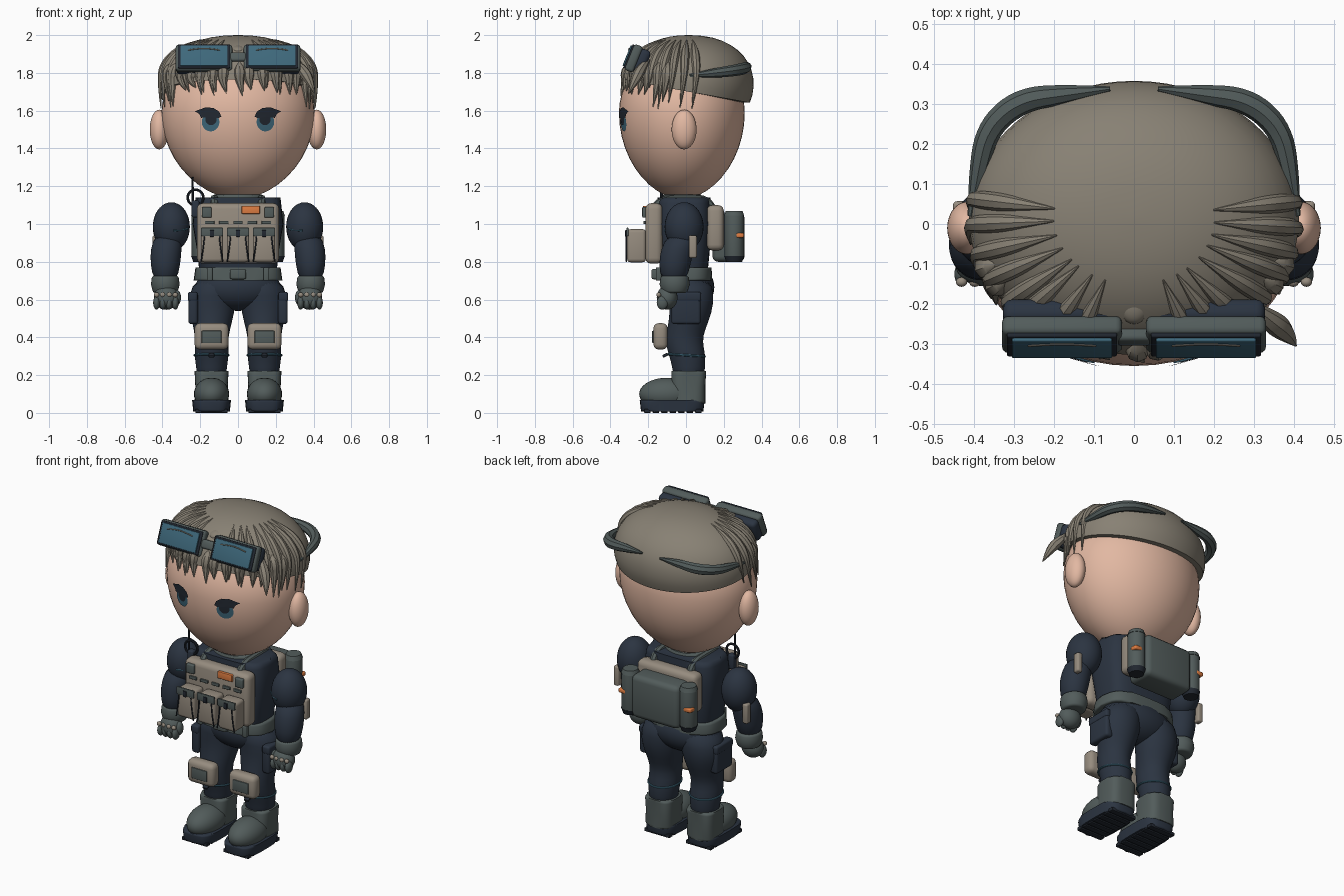
import bpy, bmesh, math, random
from mathutils import Matrix, Vector, Euler

random.seed(4)
if "Cube" in bpy.data.objects:
    bpy.data.objects.remove(bpy.data.objects["Cube"], do_unlink=True)
made = []


def material(name, *rgb):
    lin = [(c / 255 / 12.92) if c < 11 else ((c / 255 + .055) / 1.055) ** 2.4 for c in rgb]
    m = bpy.data.materials.new(name)
    m.use_nodes = True
    m.diffuse_color = (*lin, 1)
    m.node_tree.nodes["Principled BSDF"].inputs["Base Color"].default_value = (*lin, 1)
    return m


SKIN = material("skin", 226, 184, 162)
HAIR = material("ash hair", 136, 129, 116)
TAN = material("tan gear", 150, 140, 127)
GREY = material("green grey gear", 82, 92, 91)
NAVY = material("navy cloth", 43, 52, 65)
SOLE = material("dark rubber", 34, 40, 49)
TEAL = material("teal glass", 62, 104, 123)
ORANGE = material("orange tag", 222, 125, 66)


def add(name, mesh, mat, mirror=False):
    ob = bpy.data.objects.new(name, mesh)
    bpy.context.collection.objects.link(ob)
    if not mesh.materials:
        mesh.materials.append(mat)
    if mirror:
        ob.modifiers.new("mirror", 'MIRROR').use_mirror_merge = False
    made.append(ob)
    return ob


def finish(name, bm, mat, mirror=False):
    bmesh.ops.recalc_face_normals(bm, faces=bm.faces)
    mesh = bpy.data.meshes.new(name)
    bm.to_mesh(mesh)
    bm.free()
    return add(name, mesh, mat, mirror)


def box(name, loc, size, mat, bevel=.01, tilt=0, mirror=False):
    bm = bmesh.new()
    bmesh.ops.create_cube(bm, size=1)
    bmesh.ops.scale(bm, vec=size, verts=bm.verts)
    bmesh.ops.bevel(bm, geom=bm.edges[:], offset=bevel, segments=3, profile=.5, affect='EDGES')
    bm.transform(Matrix.Translation(loc) @ Matrix.Rotation(tilt, 4, 'X'))
    return finish(name, bm, mat, mirror)


def blob(name, loc, radii, mat, mirror=True):
    bm = bmesh.new()
    bmesh.ops.create_uvsphere(bm, u_segments=28, v_segments=18, radius=1)
    bmesh.ops.scale(bm, vec=radii, verts=bm.verts)
    bm.transform(Matrix.Translation(loc))
    return finish(name, bm, mat, mirror)


def spow(v, p):
    return math.copysign(abs(v) ** p, v)


def loft(name, sections, mat, power=2, mirror=False, sub=0, edge=0, n=32):
    """Stack of level superellipse sections (x, y, z, rx, ry)."""
    bm = bmesh.new()
    rings = []
    for x, y, z, rx, ry in sections:
        ang = [math.tau * i / n for i in range(n)]
        rings.append([bm.verts.new((x + rx * spow(math.cos(a), 2 / power),
                                    y + ry * spow(math.sin(a), 2 / power), z)) for a in ang])
    for lo, hi in zip(rings, rings[1:]):
        for i in range(n):
            bm.faces.new((lo[i], lo[(i + 1) % n], hi[(i + 1) % n], hi[i]))
    caps = [bm.faces.new(rings[0]), bm.faces.new(rings[-1])]
    if edge:
        bmesh.ops.bevel(bm, geom=[e for f in caps for e in f.edges], offset=edge,
                        segments=3, profile=.5, affect='EDGES')
    ob = finish(name, bm, mat, mirror)
    if sub:
        ob.modifiers.new("smooth", 'SUBSURF').levels = sub
    return ob


def cords(name, paths, mat, mirror=False, cyclic=False):
    """Round tapered cords; each path is a list of (point, radius)."""
    cu = bpy.data.curves.new(name, 'CURVE')
    cu.dimensions = '3D'
    cu.bevel_depth, cu.bevel_resolution, cu.use_fill_caps = 1, 2, True
    for path in paths:
        sp = cu.splines.new('NURBS')
        sp.points.add(len(path) - 1)
        for p, (co, r) in zip(sp.points, path):
            p.co, p.radius = (*co, 1), r
        sp.order_u, sp.resolution_u = 3, 5
        sp.use_endpoint_u, sp.use_cyclic_u = not cyclic, cyclic
    temp = bpy.data.objects.new(name + "_curve", cu)
    bpy.context.collection.objects.link(temp)
    deps = bpy.context.evaluated_depsgraph_get()
    mesh = bpy.data.meshes.new_from_object(temp.evaluated_get(deps))
    bpy.data.objects.remove(temp, do_unlink=True)
    return add(name, mesh, mat, mirror)


def ring(x, y, z, rx, ry, rz, r):
    steps = [math.tau * i / 16 for i in range(16)]
    return [((x + rx * math.cos(a), y + ry * math.sin(a), z + rz * math.sin(a)), r) for a in steps]


# Head: egg shape, narrow toward the chin
def head_k(z):
    s = (z - 1.59) / (.34 if z > 1.59 else .46)
    return max(1 - s * s, 1e-4) ** (.5 if z > 1.59 else .56)


def head_y(x, z):
    return -.022 - .333 * math.sqrt(max(head_k(z) ** 2 - (x / .405) ** 2, 0))


levels = [1.59 + (.34 if a > 0 else .46) * math.sin(math.radians(a)) for a in range(-88, 89, 8)]
loft("head", [(0, -.022, z, .405 * head_k(z), .333 * head_k(z)) for z in levels], SKIN, n=48)
blob("ear", (.417, -.01, 1.5), (.05, .066, .105), SKIN)


# Eyes: thin plates that follow the face
def decal(name, outline, mat, off):
    bm = bmesh.new()
    rim = [bm.verts.new((x, head_y(x, z) - off, z)) for x, z in outline]
    cx, cz = (sum(c) / len(outline) for c in zip(*outline))
    mid = bm.verts.new((cx, head_y(cx, cz) - off, cz))
    for a, b in zip(rim, rim[1:] + rim[:1]):
        bm.faces.new((a, b, mid))
    finish(name, bm, mat, True)


def oval(x, z, rx, rz):
    return [(x + rx * math.cos(i * math.tau / 20), z + rz * math.sin(i * math.tau / 20)) for i in range(20)]


decal("iris", oval(.145, 1.54, .047, .05), TEAL, .004)
decal("pupil", oval(.143, 1.555, .03, .032), SOLE, .006)
decal("eyelash", [(.088, 1.568), (.1, 1.595), (.13, 1.614), (.17, 1.618), (.2, 1.607), (.228, 1.597),
                  (.205, 1.582), (.195, 1.562), (.15, 1.568), (.105, 1.56)], SOLE, .008)


# Hair: cap with a sloping hairline, then ridges and locks
def scalp(phi, el, k=1.0):
    c, s = math.cos(el) ** .9, spow(math.sin(el), .95)
    return Vector((.413 * c * math.sin(phi) * k, .015 - .343 * c * math.cos(phi) * k, 1.74 + .26 * s))


bm = bmesh.new()
rows, n = [], 64
for j in range(-1, 13):
    row = []
    for i in range(n):
        phi = math.tau * i / n
        low = math.radians(-8 + 13 * math.cos(phi))
        t = max(j, 0) / 12
        row.append(bm.verts.new(scalp(phi, low + (math.radians(89) - low) * t, .88 if j < 0 else 1)))
    rows.append(row)
for lo, hi in zip(rows, rows[1:]):
    for i in range(n):
        bm.faces.new((lo[i], lo[(i + 1) % n], hi[(i + 1) % n], hi[i]))
bm.faces.new(rows[-1])
finish("hair_cap", bm, HAIR)


def lock(deg, start, width, reach):
    phi = math.radians(deg)
    tip = (1.62 if abs(deg) > 55 else 1.69) + random.uniform(-.015, .04)
    k = head_k(tip)
    end = (.41 * k * math.sin(phi + .04), -.022 - .336 * k * math.cos(phi + .04), tip)
    pts = [scalp(phi, math.radians(start * f), reach) for f in (1, .72, .42, .12)] + [end]
    return list(zip(pts, [.002, width, width * 1.15, width * .8, .002]))


sides = [s * d for s in (-1, 1) for d in range(20, 101, 11)]
cords("hair_ridges", [lock(d + random.uniform(-2, 2), 64, .021, 1.02) for d in sides], HAIR)
cords("fringe_locks", [lock(d + random.uniform(-2, 2), 26, .028, .98) for d in range(-70, 71, 10)], HAIR)
cords("loose_lock", [[((.29, -.2, 1.87), .01), ((.34, -.24, 1.82), .03),
                      ((.38, -.27, 1.76), .028), ((.405, -.305, 1.69), .002)]], HAIR)
blob("front_tuft", (0, -.19, 1.915), (.045, .06, .032), HAIR, False)

# Goggles pushed up on the hair, with a strap behind
tilt = math.radians(-22)
turn = Euler((tilt, 0, 0)).to_matrix()
centre = Vector((.18, -.272, 1.875))
for part, off, size, mat, bev in (("goggle_pad", .04, (.295, .06, .135), NAVY, .022),
                                  ("goggle_frame", -.005, (.3, .05, .148), GREY, .016),
                                  ("goggle_rim", -.03, (.275, .016, .134), SOLE, .005),
                                  ("goggle_lens", -.038, (.25, .016, .116), TEAL, .004)):
    box(part, centre + turn @ Vector((0, off, 0)), size, mat, bev, tilt, True)
box("goggle_bridge", (0, -.275, 1.88), (.09, .05, .05), GREY, .012, tilt)
glint = [centre + turn @ Vector((x, -.047, z))
         for x, z in ((-.085, .03), (-.03, .04), (.03, .04), (.085, .03))]
cords("lens_glint", [[(p, .003) for p in glint]], HAIR, True)
cords("goggle_strap", [[((.408, .02, 1.785), .008), ((.39, .13, 1.797), .024), ((.365, .24, 1.81), .03),
                        ((.285, .31, 1.823), .032), ((.17, .325, 1.835), .025),
                        ((.06, .338, 1.84), .006)]], GREY, True)

# Torso, pelvis, belt
loft("torso", [(0, -.01, .70, .2, .12), (0, -.01, .85, .215, .135), (0, -.01, 1.0, .24, .148),
               (0, -.01, 1.14, .225, .14)], NAVY, power=3.5, edge=.03)
loft("collar", [(0, -.02, 1.1, .15, .12), (0, -.02, 1.155, .13, .1)], GREY, edge=.01)
blob("pelvis", (0, .02, .665), (.225, .13, .125), NAVY, False)
loft("belt", [(0, -.005, .7, .235, .145), (0, -.005, .77, .225, .14)], GREY, power=3, edge=.012)
box("belt_buckle", (0, -.16, .735), (.085, .045, .055), GREY)
box("belt_loop", (.15, -.145, .735), (.03, .03, .07), GREY, .006, mirror=True)

# Arms and gloves
blob("upper_arm", (.353, -.01, .985), (.098, .103, .13), NAVY)
loft("forearm", [(.37, -.02, .95, .07, .075), (.38, -.045, .87, .083, .088), (.385, -.06, .79, .08, .085),
                 (.385, -.065, .69, .062, .068)], NAVY, mirror=True, sub=1)
loft("glove_cuff", [(.385, -.06, .635, .064, .066), (.385, -.06, .68, .076, .08),
                    (.385, -.06, .725, .07, .074)], GREY, mirror=True, edge=.012)
blob("hand", (.38, -.1, .61), (.066, .055, .064), GREY)
for i in range(4):
    x = .332 + .033 * i
    blob("finger", (x, -.125, .583), (.018, .03, .036), GREY)
    blob("knuckle", (x, -.145, .625), (.014, .012, .013), TAN)
blob("thumb", (.322, -.105, .61), (.02, .026, .04), GREY)
box("arm_pouch", (.435, .036, .88), (.035, .042, .12), TAN, mirror=True)
cords("arm_piping", [[((.265, -.06, .975), .005), ((.3, -.095, .965), .005), ((.34, -.112, .965), .005)]], TEAL, True)

# Chest rig
box("chest_plate", (0, -.17, .95), (.435, .09, .32), TAN, .03)
for x in (-.138, 0, .138):
    box("chest_pouch", (x, -.262, .885), (.118, .1, .175), TAN, .018)
    box("pouch_flap", (x, -.31, .958), (.118, .012, .045), GREY, .004)
    box("pouch_tab", (x, -.318, .95), (.022, .008, .035), SOLE, .002)
    cords("pouch_cord", [[((x + s * .04, -.315, .935), .004), ((x + s * .045, -.318, .87), .004),
                          ((x + s * .058, -.315, .8), .004)] for s in (-1, 1)], SOLE)
for i in range(5):
    box("webbing_bar", (-.15 + .075 * i, -.217, 1.008), (.05, .014, .018), GREY, .003)
box("chest_patch", (.165, -.217, 1.062), (.052, .03, .055), GREY, .006, mirror=True)
box("orange_patch", (.068, -.217, 1.075), (.097, .02, .042), ORANGE, .004)
cords("shoulder_strap", [[((.125, y, z), .022) for y, z in
                          ((-.18, 1.06), (-.15, 1.13), (0, 1.135), (.13, 1.13), (.15, 1.05))]], GREY, True)

# Radio on the right shoulder
box("radio", (-.225, -.125, 1.08), (.04, .04, .09), NAVY)
cords("antenna", [[((-.24, -.13, 1.1), .007), ((-.24, -.13, 1.25), .005)]], SOLE)
cords("radio_cable", [ring(-.225, -.13, 1.14, .042, 0, .042, .007)], SOLE, cyclic=True)

# Backpack with side canisters
box("back_panel", (0, .155, .98), (.4, .09, .24), TAN, .03)
box("backpack", (0, .225, .93), (.32, .17, .26), GREY, .03)
loft("canister", [(.197, .255, .815, .048, .05), (.197, .255, 1.06, .048, .05)], GREY, mirror=True, edge=.01)
loft("canister_base", [(.197, .255, .8, .04, .042), (.197, .255, .83, .051, .053)], SOLE, mirror=True)
loft("canister_lid", [(.197, .255, 1.045, .051, .053), (.197, .255, 1.07, .042, .044)], GREY, mirror=True)
box("canister_tag", (.22, .285, .94), (.05, .044, .026), ORANGE, .008, mirror=True)

# Legs
loft("leg", [(.11, .02, .72, .115, .115), (.135, .03, .62, .128, .118), (.137, .027, .53, .118, .112),
             (.138, .0, .44, .095, .1), (.14, -.012, .38, .086, .098), (.14, .005, .31, .092, .098),
             (.14, .015, .25, .082, .087), (.14, .015, .15, .075, .08)], NAVY, mirror=True, sub=1)
box("thigh_pouch", (.238, .0, .555), (.05, .155, .17), NAVY, .015, mirror=True)
box("thigh_flap", (.24, .0, .615), (.052, .16, .05), NAVY, .012, mirror=True)
box("knee_pad", (.14, -.135, .405), (.18, .075, .14), TAN, .028, mirror=True)
box("knee_inset", (.14, -.173, .402), (.105, .012, .066), GREY, .004, mirror=True)
cords("shin_piping", [ring(.14, .003, .305, .092, .098, -.006, .006)], TEAL, True, cyclic=True)
box("shin_tab", (.14, -.11, .305), (.03, .03, .015), SOLE, .004, tilt=.5, mirror=True)

# Boots
loft("boot_shaft", [(.14, .012, .05, .09, .09), (.14, .012, .14, .086, .09), (.14, .015, .222, .09, .092)],
     GREY, power=3.5, mirror=True, edge=.014)
blob("boot_toe", (.14, -.1, .1), (.093, .148, .086), GREY)
loft("boot_sole", [(.14, -.073, .008, .097, .165), (.14, -.073, .068, .103, .172)],
     NAVY, power=3.5, mirror=True, edge=.01)
for i in range(7):
    box("sole_lug", (.14, -.205 + .045 * i, .01), (.17, .034, .02), SOLE, .003, mirror=True)

# Smooth shading that keeps hard edges
bpy.ops.object.select_all(action='DESELECT')
for ob in made:
    ob.select_set(True)
bpy.context.view_layer.objects.active = made[0]
bpy.ops.object.shade_smooth_by_angle(angle=math.radians(40))
